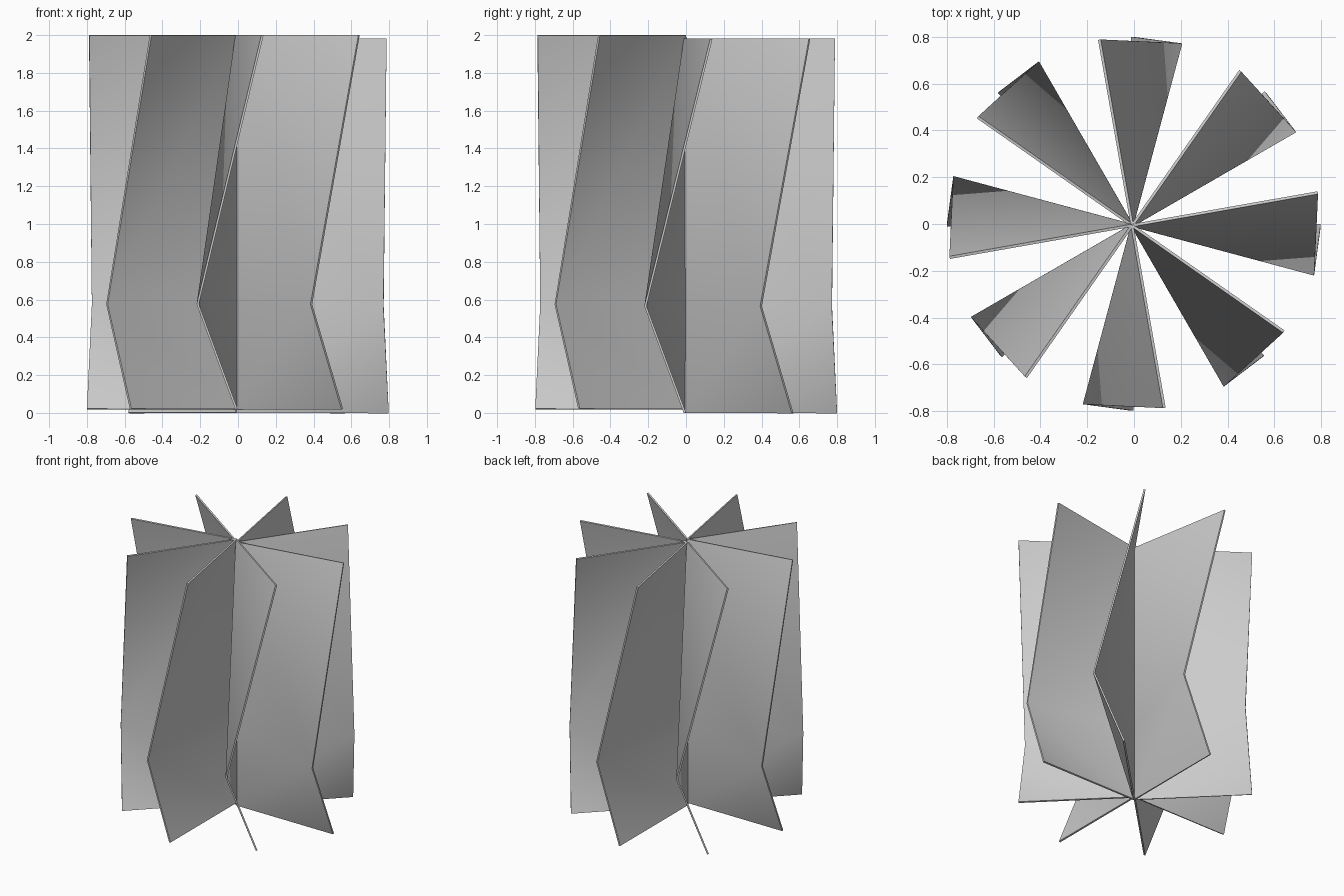
import bpy, math

if "Cube" in bpy.data.objects:
    bpy.data.objects.remove(bpy.data.objects["Cube"])

CX, CY = -0.008, -0.006        # hub centre
H, MID = 1.98, 0.565           # blade height and height of the bend


def polar(r, deg, z):
    a = math.radians(deg)
    return (CX + r * math.cos(a), CY + r * math.sin(a), z)


def blade(name, angle, r, lift):
    # two stacked panels, sharing the hub edge, bent at the outer middle corner
    verts = [polar(0, 0, lift), polar(0, 0, lift + MID), polar(0, 0, lift + H),
             polar(r, angle, lift), polar(r, angle - 15, lift + MID - lift / 2),
             polar(r, angle + 10, lift + H)]
    faces = [(0, 3, 4), (0, 4, 1), (1, 4, 2), (2, 4, 5)]
    me = bpy.data.meshes.new(name)
    me.from_pydata(verts, [], faces)
    ob = bpy.data.objects.new(name, me)
    bpy.context.collection.objects.link(ob)
    # thin sheet thickness
    mod = ob.modifiers.new("thickness", 'SOLIDIFY')
    mod.thickness = 0.012
    mod.offset = 0
    # soft shading over the bend, sharp rims
    bpy.ops.object.select_all(action='DESELECT')
    ob.select_set(True)
    bpy.context.view_layer.objects.active = ob
    bpy.ops.object.modifier_apply(modifier=mod.name)
    bpy.ops.object.shade_smooth_by_angle(angle=math.radians(50))


# eight blades around the hub, half of them sitting slightly higher
for i in range(8):
    high = i >= 4
    blade(f"blade_{i + 1}", i * 45, 0.792 if high else 0.806, 0.02 if high else 0.0)
